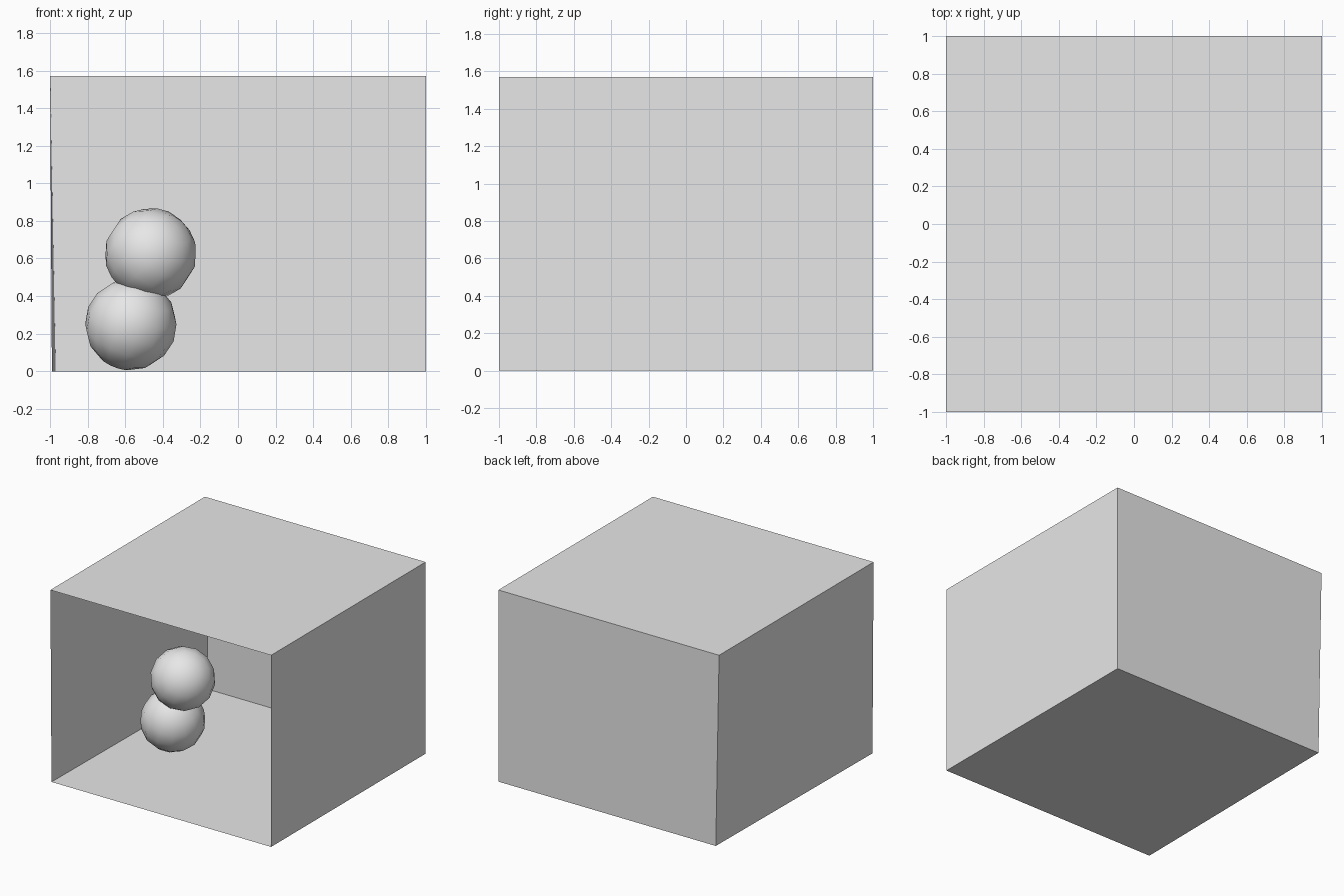
import bpy
import bmesh
from mathutils import Euler, Matrix, Vector

cube = bpy.data.objects.get("Cube")
if cube:
    bpy.data.objects.remove(cube, do_unlink=True)

HEIGHT = 1.57

grey = bpy.data.materials.new("plain grey")
grey.use_nodes = True
colour = (0.8, 0.8, 0.8, 1)
grey.diffuse_color = colour
grey.node_tree.nodes["Principled BSDF"].inputs["Base Color"].default_value = colour


def add_object(name, bm):
    mesh = bpy.data.meshes.new(name)
    bm.to_mesh(mesh)
    bm.free()
    mesh.materials.append(grey)
    obj = bpy.data.objects.new(name, mesh)
    bpy.context.collection.objects.link(obj)
    return obj


# Thin-walled room, open at the front, with a left wall leaning in at its foot
bm = bmesh.new()
bmesh.ops.create_cube(bm, size=2)
for v in bm.verts:
    v.co.z = HEIGHT if v.co.z > 0 else 0
    if v.co.x < 0 and v.co.z == 0:
        v.co.x = -0.97 if v.co.y > 0 else -0.99
front = [f for f in bm.faces if f.calc_center_median().y < -0.9]
bmesh.ops.delete(bm, geom=front, context="FACES_ONLY")
add_object("open_room", bm)


# Two overlapping smooth balls, each tipped a little
def ball(name, centre, tilt):
    bm = bmesh.new()
    turn = Matrix.Translation(centre) @ Euler(tilt).to_matrix().to_4x4()
    bmesh.ops.create_uvsphere(bm, u_segments=14, v_segments=8,
                              radius=0.245, matrix=turn)
    for f in bm.faces:
        f.smooth = True
    return add_object(name, bm)


ball("lower_ball", (-0.57, -0.03, 0.25), (0.4, 0.3, 0.2))
upper_centre = Vector((-0.465, -0.05, 0.625))
upper = ball("upper_ball", upper_centre, (0.9, 0.4, 0.5))

# The upper ball is shaded inside out
upper.data.normals_split_custom_set_from_vertices(
    [(upper_centre - v.co).normalized() for v in upper.data.vertices])
